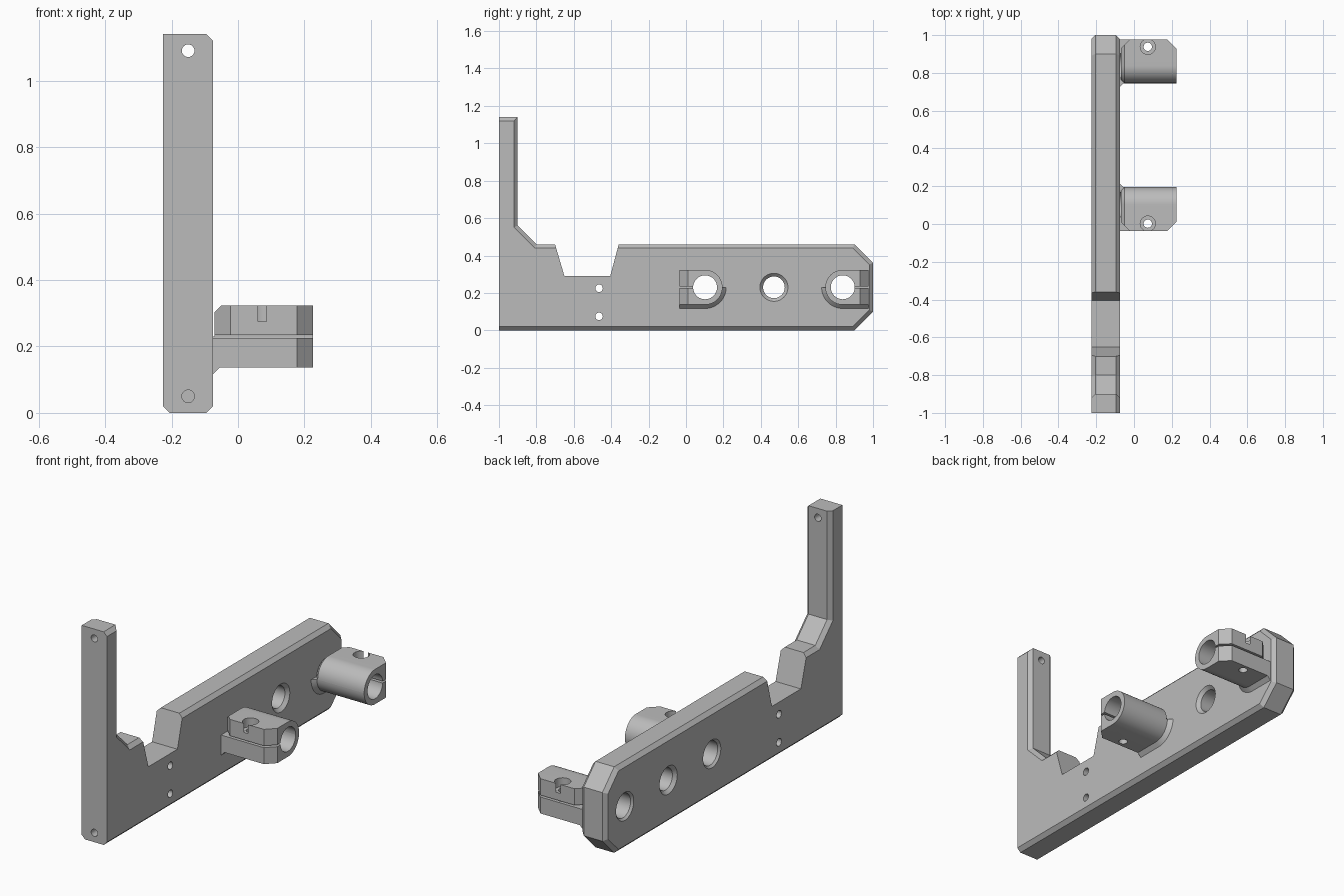
import bpy, bmesh, math
from mathutils import Vector

if "Cube" in bpy.data.objects:
    bpy.data.objects.remove(bpy.data.objects["Cube"], do_unlink=True)

grey = bpy.data.materials.new("light_grey")
grey.use_nodes = True
colour = (0.5, 0.5, 0.5, 1)
grey.diffuse_color = colour
grey.node_tree.nodes["Principled BSDF"].inputs["Base Color"].default_value = colour

X_OUT, X_IN, X_END = -0.225, -0.075, 0.225   # plate faces and clamp end
BORE_Z = 0.23
CHAMFER = 0.02


def loft(name, sections):
    """Solid skinned through matching closed sections."""
    bm = bmesh.new()
    rings = [[bm.verts.new(p) for p in s] for s in sections]
    n = len(rings[0])
    for a, b in zip(rings, rings[1:]):
        for i in range(n):
            j = (i + 1) % n
            bm.faces.new((a[i], a[j], b[j], b[i]))
    bm.faces.new(rings[0])
    bm.faces.new(rings[-1])
    bmesh.ops.recalc_face_normals(bm, faces=bm.faces)
    mesh = bpy.data.meshes.new(name)
    bm.to_mesh(mesh)
    bm.free()
    ob = bpy.data.objects.new(name, mesh)
    bpy.context.collection.objects.link(ob)
    mesh.materials.append(grey)
    return ob


def drill(axis, centre, steps):
    """Round cutter along an axis, given as (position, radius) steps."""
    def ring(t, r):
        pts = []
        for k in range(48):
            a = math.tau * k / 48
            p = [centre[0] + r * math.cos(a), centre[1] + r * math.sin(a)]
            p.insert(axis, t)
            pts.append(p)
        return pts
    return loft("drill_cutter", [ring(t, r) for t, r in steps])


def side_prism(outline, x0, x1):
    return loft("side_cutter", [[(x, y, z) for y, z in outline] for x in (x0, x1)])


def cut(ob, cutters):
    """Subtract the cutters, then shade the finished part."""
    bpy.ops.object.select_all(action="DESELECT")
    bpy.context.view_layer.objects.active = ob
    ob.select_set(True)
    for c in cutters:
        c.hide_render = True
        m = ob.modifiers.new("cut", "BOOLEAN")
        m.operation, m.solver, m.object = "DIFFERENCE", "EXACT", c
        bpy.ops.object.modifier_apply(modifier=m.name)
        bpy.data.objects.remove(c, do_unlink=True)
    bpy.ops.object.shade_smooth_by_angle(angle=math.radians(25))


def inset(outline, amounts):
    """Move each edge of a counter-clockwise outline inward by its amount."""
    lines = []
    for i, p in enumerate(outline):
        d = (Vector(outline[(i + 1) % len(outline)]) - Vector(p)).normalized()
        normal = Vector((-d.y, d.x))
        lines.append((normal, normal.dot(Vector(p)) + amounts[i]))
    pts = []
    for i, (n, c) in enumerate(lines):
        m, e = lines[i - 1]
        det = m.x * n.y - m.y * n.x
        pts.append(((e * n.y - c * m.y) / det, (m.x * c - n.x * e) / det))
    return pts


# Bracket plate with upright arm and chamfered rims
outline = [(-1, 0), (0.9, 0), (1, 0.1), (1, 0.36), (0.9, 0.46),
           (-0.8, 0.46), (-0.9, 0.56), (-0.9, 1.14), (-1, 1.14)]
inner_rim = inset(outline, [CHAMFER] * 8 + [0])
outer_rim = inset(outline, [CHAMFER] * 7 + [0, 0])
layers = [(X_OUT, outer_rim), (X_OUT + CHAMFER, outline),
          (X_IN - CHAMFER, outline), (X_IN, inner_rim)]
plate = loft("bracket_plate", [[(x, y, z) for y, z in o] for x, o in layers])

# Plate notch, screw holes and countersunk bores
MID_Y, SPACING = 0.47, 0.368
plate_cuts = [side_prism([(-0.65, 0.29), (-0.405, 0.29), (-0.349, 0.5), (-0.712, 0.5)], -0.3, 0)]
plate_cuts += [drill(0, (-0.465, z), [(-0.3, 0.02), (0, 0.02)]) for z in (0.075, 0.225)]
plate_cuts += [drill(1, (-0.15, z), [(-1.1, 0.019), (end, 0.019)])
               for z, end in ((0.05, -0.7), (1.09, -0.8))]
RIM = 0.075
for offset, r in ((-SPACING, 0.064), (0, 0.058), (SPACING, 0.064)):
    depth = RIM - r
    steps = [(X_OUT - 0.01, RIM + 0.01), (X_OUT + depth, r)]
    if offset:
        steps.append((0, r))
    else:
        steps += [(X_IN - depth, r), (X_IN + 0.01, RIM + 0.01)]
    plate_cuts.append(drill(0, (MID_Y + offset, BORE_Z), steps))
cut(plate, plate_cuts)


# Split clamps: lower jaw flares into the plate, upper jaw is free of it
OPEN, RADIUS, BEVEL = 0.138, 0.093, 0.047


def clamp(label, side):
    """Side -1 opens toward the front, +1 toward the back."""
    yc = MID_Y + side * SPACING

    def half(x, sign, grow):
        r = RADIUS + grow
        pts = [(OPEN, 0), (OPEN, r)]
        pts += [(-r * math.sin(a), r * math.cos(a))
                for a in (math.pi / 2 * k / 20 for k in range(21))]
        return [(x, yc + side * u, BORE_Z + sign * w) for u, w in pts]

    def corner(x, direction):
        """Wedge that bevels an upright corner at the open end."""
        e = 0.02
        tri = [(x + direction * e, OPEN + e), (x - direction * (BEVEL + e), OPEN + e),
               (x + direction * e, OPEN - BEVEL - e)]
        return loft("corner_cutter", [[(px, yc + side * u, z) for px, u in tri] for z in (0, 0.5)])

    gap = X_IN + 0.005
    lower = loft(label + "_lower_jaw", [half(X_IN, -1, CHAMFER), half(X_IN + CHAMFER, -1, 0),
                                        half(X_END, -1, 0)])
    upper = loft(label + "_upper_jaw", [half(gap, 1, -CHAMFER), half(gap + CHAMFER, 1, 0),
                                        half(X_END, 1, 0)])
    for jaw in (lower, upper):
        ends = (yc, yc + side * 0.2)
        s = 0.005
        slot = [(ends[0], BORE_Z - s), (ends[1], BORE_Z - s),
                (ends[1], BORE_Z + s), (ends[0], BORE_Z + s)]
        cutters = [drill(0, (yc, BORE_Z), [(-0.2, 0.064), (0.3, 0.064)]),
                   side_prism(slot, -0.2, 0.3),
                   corner(X_END, 1),
                   drill(2, (0.073, yc + side * 0.1),
                         [(0, 0.022), (0.275, 0.022), (0.2751, 0.04), (0.5, 0.04)])]
        if jaw is upper:
            cutters.append(corner(gap, -1))
        cut(jaw, cutters)


clamp("front_clamp", -1)
clamp("back_clamp", 1)
